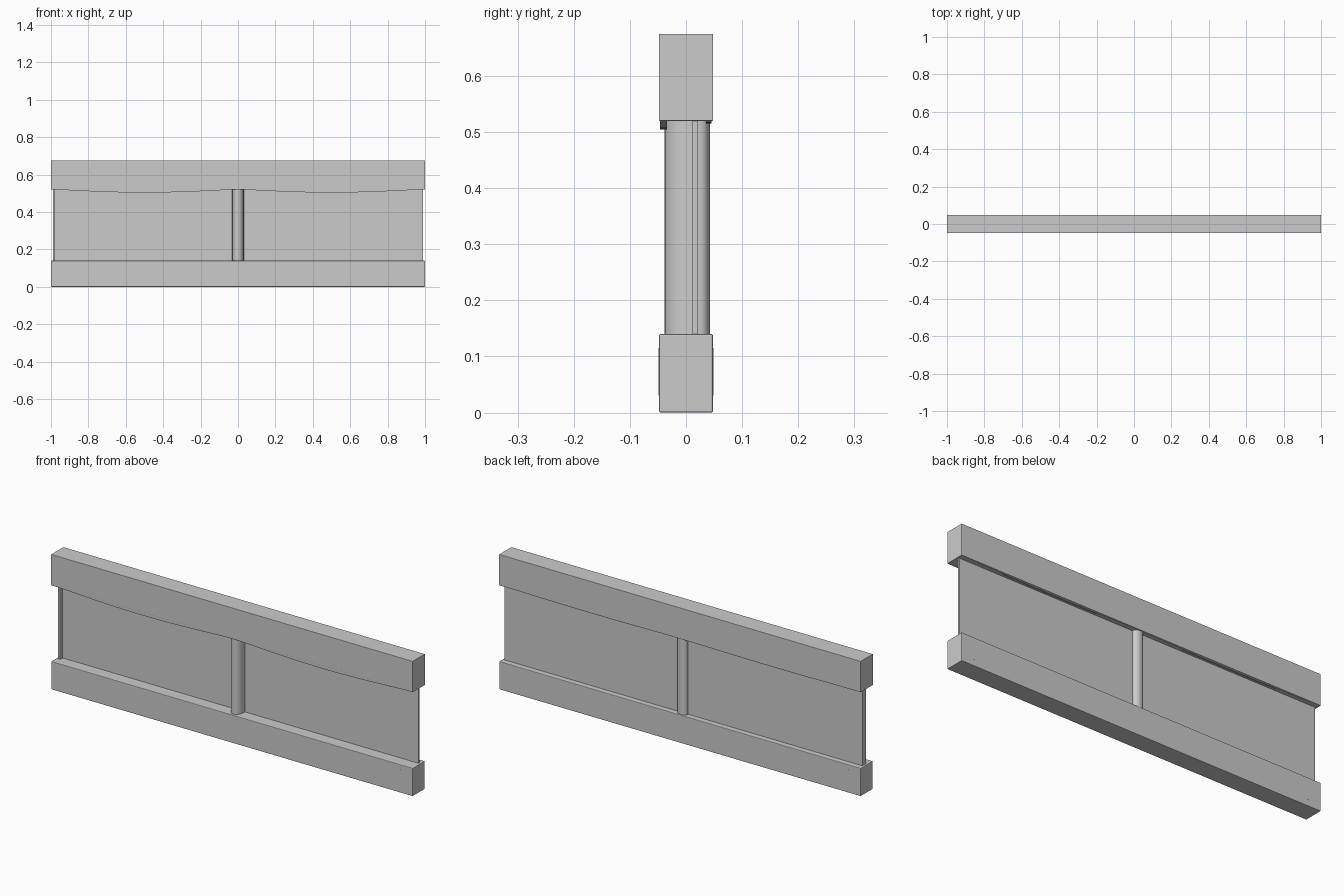
import bpy, bmesh, math

if "Cube" in bpy.data.objects:
    bpy.data.objects.remove(bpy.data.objects["Cube"], do_unlink=True)

grey = bpy.data.materials.new("plain grey")
grey.use_nodes = True
GREY = (0.6, 0.6, 0.6, 1)
grey.diffuse_color = GREY
grey.node_tree.nodes["Principled BSDF"].inputs["Base Color"].default_value = GREY


def finish(name, bm, bevel=0.0, smooth=False):
    bmesh.ops.recalc_face_normals(bm, faces=bm.faces)
    mesh = bpy.data.meshes.new(name)
    bm.to_mesh(mesh)
    bm.free()
    mesh.materials.append(grey)
    ob = bpy.data.objects.new(name, mesh)
    bpy.context.collection.objects.link(ob)
    if bevel:
        mod = ob.modifiers.new("soft edges", "BEVEL")
        mod.width, mod.segments = bevel, 2
    if smooth:
        bpy.ops.object.select_all(action="DESELECT")
        ob.select_set(True)
        bpy.context.view_layer.objects.active = ob
        bpy.ops.object.shade_smooth_by_angle(angle=math.radians(40))
    return ob


def box(name, x, y, z, bevel=0.0):
    bm = bmesh.new()
    bmesh.ops.create_cube(bm, size=1)
    for v in bm.verts:
        for i, (lo, hi) in enumerate((x, y, z)):
            v.co[i] = hi if v.co[i] > 0 else lo
    return finish(name, bm, bevel)


def prism(name, outline, offset, smooth=True):
    """Extrude a closed outline along an offset."""
    bm = bmesh.new()
    face = bm.faces.new([bm.verts.new(p) for p in outline])
    ext = bmesh.ops.extrude_face_region(bm, geom=[face])
    moved = [g for g in ext["geom"] if isinstance(g, bmesh.types.BMVert)]
    bmesh.ops.translate(bm, verts=moved, vec=offset)
    return finish(name, bm, smooth=smooth)


HALF = 0.048
BASE_TOP, RAIL_LOW, TOP = 0.14, 0.52, 0.675
PANEL = (0.012, 0.021)

# Rails and the thin panel between them
box("bottom_rail", (-1, 1), (-HALF, HALF), (0, BASE_TOP), 0.003)
box("top_rail", (-1, 1), (-HALF, HALF), (RAIL_LOW, TOP), 0.001)
box("panel", (-0.985, 0.99), PANEL, (BASE_TOP - 0.01, RAIL_LOW + 0.01))

# Narrow return at the right end of the panel
box("panel_return", (-0.99, -0.978), (-0.008, 0.021), (BASE_TOP - 0.01, RAIL_LOW + 0.01), 0.002)


# Half-round centre post on each face of the panel
def half_post(name, width, y_in, y_out):
    n = 16
    arc = []
    for i in range(n + 1):
        a = math.pi * i / n
        arc.append((width * math.cos(a), y_in + (y_out - y_in) * math.sin(a) ** 0.8,
                    BASE_TOP - 0.01))
    prism(name, arc, (0, 0, RAIL_LOW - BASE_TOP + 0.02))


half_post("front_post", 0.031, PANEL[0], -0.038)
half_post("back_post", 0.026, PANEL[1], 0.043)


# Shallow sagging lip under the top rail, one per bay and face
def sag(name, x0, x1, y, depth, thick):
    n = 20
    curve = [(x0 + (x1 - x0) * i / n, y, RAIL_LOW - depth * math.sin(math.pi * i / n))
             for i in range(n + 1)]
    outline = [(x0, y, RAIL_LOW + 0.004)] + curve + [(x1, y, RAIL_LOW + 0.004)]
    prism(name, outline, (0, thick, 0))


for side, x0, x1 in (("right", -0.97, -0.03), ("left", 0.03, 0.97)):
    sag("front_lip_" + side, x0, x1, -0.046, 0.016, 0.012)
    sag("back_lip_" + side, x0, x1, 0.036, 0.005, 0.009)

# Fine joint strips near the ends of the bottom rail
for side, sx in (("right", -0.93), ("left", 0.93)):
    for face, y in (("front", -HALF), ("back", HALF)):
        box(f"{face}_joint_{side}", (sx - 0.002, sx + 0.002), (y - 0.001, y + 0.001), (0.03, 0.115))
